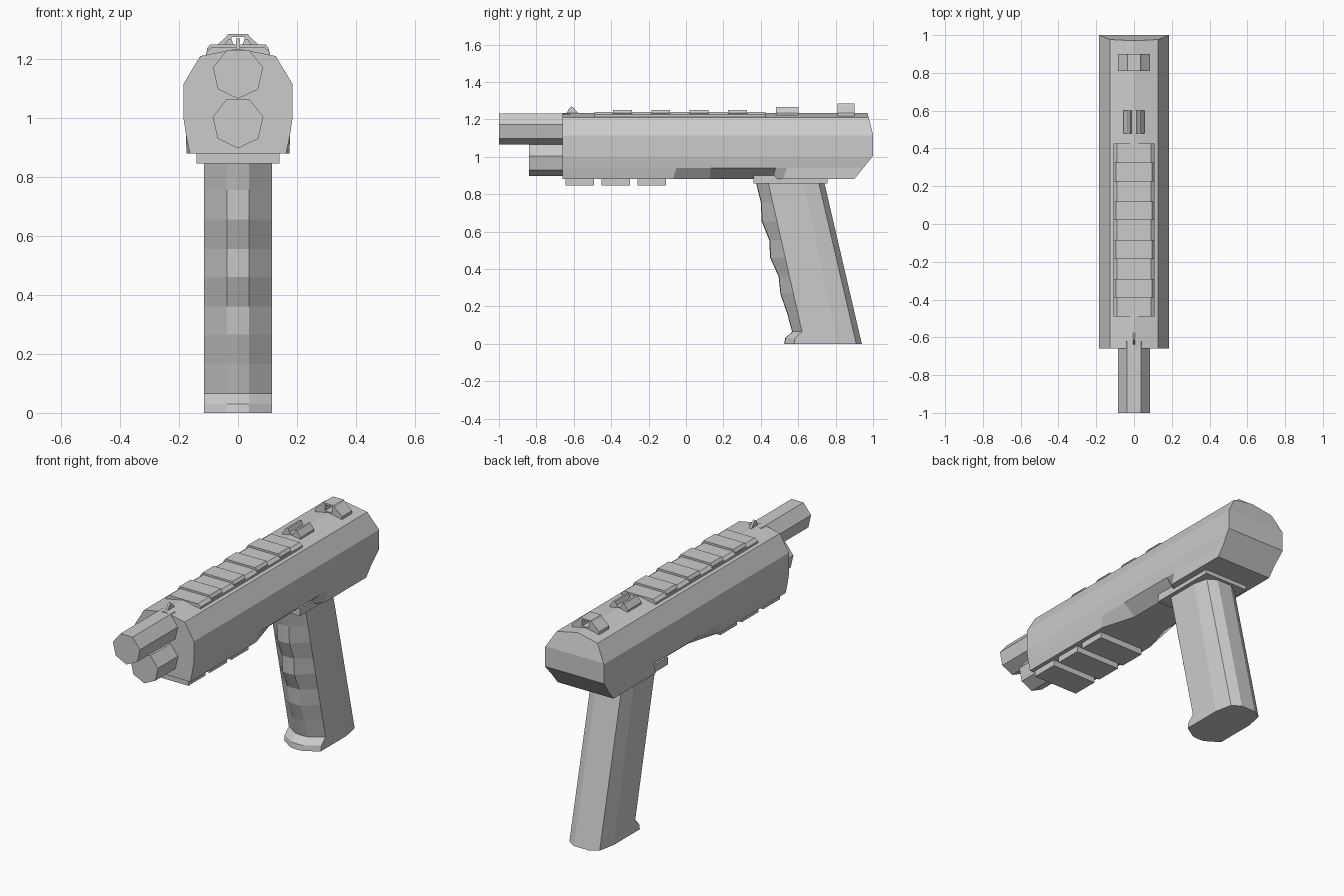
import bpy, bmesh, math
from mathutils import Vector

if "Cube" in bpy.data.objects:
    bpy.data.objects.remove(bpy.data.objects["Cube"])


def finish(name, bm):
    bmesh.ops.recalc_face_normals(bm, faces=bm.faces)
    me = bpy.data.meshes.new(name)
    bm.to_mesh(me)
    bm.free()
    ob = bpy.data.objects.new(name, me)
    bpy.context.collection.objects.link(ob)
    return ob


def loft(rings):
    """Skin a list of equal-length closed rings and cap both ends."""
    bm = bmesh.new()
    vs = [[bm.verts.new(p) for p in r] for r in rings]
    n = len(rings[0])
    for a, b in zip(vs, vs[1:]):
        for i in range(n):
            j = (i + 1) % n
            bm.faces.new((a[i], a[j], b[j], b[i]))
    bm.faces.new(vs[0])
    bm.faces.new(vs[-1])
    return bm


def mirrored(half):
    """Close a half outline (x >= 0) by mirroring it across x = 0."""
    return half + [(-x, v) for x, v in reversed(half) if x > 0]


def extrude_y(name, outline, y0, y1):
    return finish(name, loft([[(x, y, z) for x, z in outline] for y in (y0, y1)]))


# Receiver: ridged top, underside pinched ahead of the grip
rings = []
for y, b, dy in [(-.66, .163, 0), (-.07, .163, .02), (.13, .105, .0),
                 (.46, .105, .02), (.52, .175, .02), (1.0, .175, 0)]:
    half = [(0, 1.235), (.128, 1.21), (.185, 1.115), (.185, 1.0), (.176, .94), (b, .88)]
    rings.append([(x, y + (dy if z > .9 else 0), z) for x, z in mirrored(half)])
bm = loft(rings)
# Rear bevels
for (ya, za), (yb, zb) in [((.97, 1.235), (1.0, 1.12)), ((.9, .88), (1.0, 1.005))]:
    nrm = Vector((0, abs(zb - za), (yb - ya) * (1 if za > 1 else -1)))
    geom = bm.verts[:] + bm.edges[:] + bm.faces[:]
    cut = bmesh.ops.bisect_plane(bm, geom=geom, plane_co=(0, ya, za),
                                 plane_no=nrm, clear_outer=True)
    edges = [e for e in cut['geom_cut'] if isinstance(e, bmesh.types.BMEdge)]
    bmesh.ops.holes_fill(bm, edges=edges, sides=0)
finish("receiver", bm)

# Seven-sided barrels
for name, y0, zc, r in [("upper_barrel", -1.0, 1.152, .087), ("lower_barrel", -.84, .985, .088)]:
    pts = [(r * math.sin(2 * math.pi * k / 7), zc - r * math.cos(2 * math.pi * k / 7)) for k in range(7)]
    extrude_y(name, pts, y0, -.62)

# Top rail and raised slats
extrude_y("top_rail", mirrored([(.09, 1.239), (.108, 1.225), (.108, 1.208)]), -.49, .425)
for i in range(4):
    y = -.39 + .205 * i
    extrude_y(f"rail_slat_{i}", mirrored([(.094, 1.25), (.106, 1.234), (.102, 1.22)]), y, y + .1)

# Front sight blade
finish("front_sight", loft([[(x, -.645, 1.22), (x, -.625, 1.258), (x, -.612, 1.27),
                             (x, -.598, 1.258), (x, -.565, 1.22)] for x in (-.006, .006)]))

# Notched middle sight
extrude_y("middle_sight", mirrored([(0, 1.24), (.013, 1.243), (.022, 1.266), (.033, 1.266), (.056, 1.235),
                                    (.056, 1.215), (0, 1.215)]), .48, .602)

# Rear sight: two sloped posts, base and a thin bridge
for side, s in (("left", -1), ("right", 1)):
    extrude_y(f"rear_sight_{side}", [(s * x, z) for x, z in
              [(.022, 1.21), (.085, 1.21), (.085, 1.235), (.04, 1.275), (.022, 1.275)]], .81, .9)
extrude_y("rear_sight_base", mirrored([(.03, 1.24), (.03, 1.21)]), .81, .9)
extrude_y("rear_sight_bridge", mirrored([(.034, 1.284), (.04, 1.275)]), .81, .9)

# Underside plates and grip collar
for i in range(3):
    y = -.645 + .193 * i
    extrude_y(f"under_plate_{i}", mirrored([(.14, .9), (.14, .846)]), y, y + .153)
extrude_y("grip_collar", mirrored([(.138, .9), (.138, .857)]), .36, .757)

# Raked grip with finger waves and a flared foot
rings = []
for z, front, flare in [(.88, .37, 0), (.755, .40, 0), (.655, .405, 0), (.555, .445, 0), (.46, .45, 0),
                        (.36, .495, 0), (.265, .505, 0), (.165, .54, 0), (.065, .567, 0),
                        (.03, .53, -.045), (0, .525, -.057)]:
    t = 1 - z / .86
    side, mid, back = .44 + .195 * t + flare, .63 + .18 * t, .74 + .2 * t
    half = [(0, front), (.037, front + .003), (.115, side), (.115, mid),
            (.095, back - .03), (.045, back), (0, back)]
    rings.append([(x, y, z) for x, y in mirrored(half)])
finish("grip", loft(rings))
